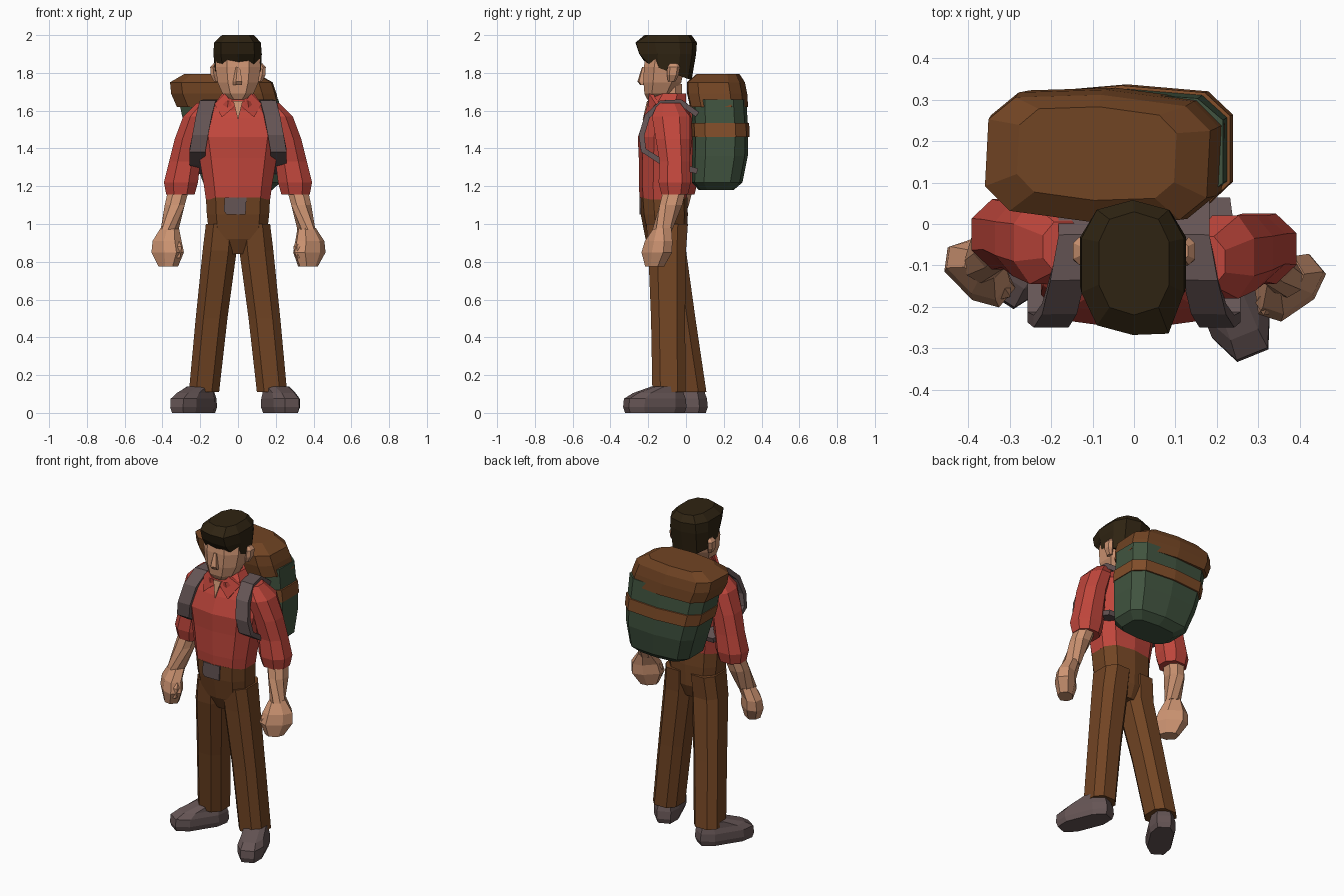
import bpy, bmesh, math
from mathutils import Vector, Matrix


def material(name, rgb):
    m = bpy.data.materials.new(name)
    m.diffuse_color = (*rgb, 1)
    return m


RED = material("red_cloth", (0.53, 0.062, 0.045))
BROWN = material("brown_cloth", (0.165, 0.058, 0.017))
TAN = material("tan_strap", (0.22, 0.075, 0.022))
SKIN = material("skin", (0.60, 0.29, 0.165))
HAIR = material("dark_hair", (0.028, 0.017, 0.006))
GREY = material("grey_leather", (0.13, 0.09, 0.09))
GREEN = material("green_canvas", (0.052, 0.088, 0.05))


def finish(bm, name, mats, rule=None):
    bmesh.ops.recalc_face_normals(bm, faces=bm.faces)
    if rule:
        for f in bm.faces:
            f.material_index = rule(f.calc_center_median())
    me = bpy.data.meshes.new(name)
    bm.to_mesh(me)
    bm.free()
    for m in mats:
        me.materials.append(m)
    ob = bpy.data.objects.new(name, me)
    bpy.context.collection.objects.link(ob)
    return ob


def loft(name, rings, mats, n=8, p=0.8, rule=None, shape=None):
    """Skin level rings (x, y, z, rx, ry, turn in degrees); p squares them off."""
    bm = bmesh.new()
    loops = []
    k = math.cos(math.pi / n) ** p
    for x, y, z, rx, ry, *turn in rings:
        rot = Matrix.Rotation(math.radians(turn[0] if turn else 0), 3, 'Z')
        loop = []
        for i in range(n):
            a = 2 * math.pi * (i + 0.5) / n
            c, s = math.cos(a), math.sin(a)
            v = Vector((math.copysign(abs(c) ** p, c) * rx / k,
                        math.copysign(abs(s) ** p, s) * ry / k, 0))
            co = rot @ v + Vector((x, y, z))
            loop.append(bm.verts.new(shape(co) if shape else co))
        loops.append(loop)
    for a, b in zip(loops, loops[1:]):
        for i in range(n):
            j = (i + 1) % n
            bm.faces.new((a[i], a[j], b[j], b[i]))
    bm.faces.new(loops[0])
    bm.faces.new(loops[-1])
    return finish(bm, name, mats, rule)


def plate(name, pts, mat, thick=0.008):
    """Thin solid polygon, thickened towards the back."""
    bm = bmesh.new()
    front = [bm.verts.new(q) for q in pts]
    back = [bm.verts.new((q[0], q[1] + thick, q[2])) for q in pts]
    bm.faces.new(front)
    bm.faces.new(back)
    for i in range(len(pts)):
        j = (i + 1) % len(pts)
        bm.faces.new((front[i], front[j], back[j], back[i]))
    return finish(bm, name, [mat])


def ribbon(name, path, half, thick, mat):
    bm = bmesh.new()
    rows = [[bm.verts.new((x + d, y, z)) for d in (-half, half)] for x, y, z in path]
    for a, b in zip(rows, rows[1:]):
        bm.faces.new((a[0], a[1], b[1], b[0]))
    ob = finish(bm, name, [mat])
    mod = ob.modifiers.new("thickness", 'SOLIDIFY')
    mod.thickness, mod.offset = thick, 0


def flip(rings, s, dy=0):
    return [(s * x, y + dy, z, rx, ry, s * (t[0] if t else 0))
            for x, y, z, rx, ry, *t in rings]


# Shirt, hips and belt buckle
loft("shirt", [(0, -.12, 1.13, .17, .12), (0, -.12, 1.2, .18, .125),
               (0, -.115, 1.35, .205, .13), (0, -.11, 1.46, .225, .14),
               (0, -.095, 1.56, .22, .12), (0, -.09, 1.63, .14, .09),
               (0, -.09, 1.65, .08, .07)], [RED], n=10, p=.75)
loft("trouser_hips", [(0, -.1, .84, .09, .07), (0, -.105, .92, .15, .105),
                      (0, -.115, 1.05, .165, .12), (0, -.12, 1.14, .17, .122)],
     [BROWN], n=10, p=.75)
plate("belt_buckle", [(-.075, -.246, 1.07), (-.06, -.246, 1.05), (.04, -.246, 1.05),
                      (.045, -.246, 1.14), (-.07, -.246, 1.14)], GREY)

# Arms, legs, feet, shoulder straps, collar and ears on both sides
for side, s in (("left", -1), ("right", 1)):
    dy = .025 if s < 0 else -.01
    loft(side + "_sleeve", flip([(.17, -.08, 1.64, .05, .06), (.22, -.07, 1.57, .07, .1),
                                 (.26, -.06, 1.45, .075, .09), (.282, -.05, 1.33, .083, .08),
                                 (.302, -.05, 1.22, .09, .085), (.305, -.05, 1.155, .075, .07)],
                                s, dy), [RED], p=.9)
    loft(side + "_forearm", flip([(.31, -.045, 1.2, .055, .06), (.335, -.07, 1.1, .053, .06),
                                  (.362, -.115, .97, .042, .05, 30)], s, dy), [SKIN], p=.9)
    loft(side + "_hand", flip([(.362, -.11, .98, .042, .045, 30), (.378, -.135, .91, .08, .05, 40),
                               (.375, -.145, .85, .09, .055, 40),
                               (.37, -.155, .775, .05, .04, 40)], s, dy), [SKIN], n=7)
    loft(side + "_thumb", flip([(.345, -.145, .94, .02, .02), (.325, -.18, .88, .027, .027),
                                (.325, -.19, .82, .018, .018)], s, dy), [SKIN], n=5)

    # Legs taper straight down; one stands ahead of the other
    fy = .02 if s < 0 else -.09
    loft(side + "_trouser_leg", flip([(.085, -.1, 1.0, .085, .11),
                                      (.097, -.1, .86, .09, .1),
                                      (.14, (fy - .1) / 2, .5, .084, .09),
                                      (.18, fy, .11, .08, .088)], s), [BROWN], p=.75)
    cx, cy, turn = (.235, -.045, -57) if s < 0 else (.225, -.165, -68)
    ux, uy = math.cos(math.radians(turn)), math.sin(math.radians(turn))
    foot = [(cx - ux * b, cy - uy * b, z, rx, ry, turn) for b, z, rx, ry in
            ((0, 0, .155, .066), (0, .03, .165, .075), (0, .075, .16, .075),
             (.02, .105, .13, .066), (.07, .14, .075, .062))]
    loft(side + "_shoe", flip(foot, s), [GREY], p=.7)

    ribbon(side + "_shoulder_strap", [(s * x, y, z) for x, y, z in (
        (.14, .06, 1.58), (.14, -.03, 1.645), (.16, -.13, 1.64), (.18, -.205, 1.57),
        (.2, -.235, 1.47), (.215, -.225, 1.39), (.215, -.13, 1.33), (.19, .06, 1.28))],
        .042, .03, GREY)
    plate(side + "_collar_flap", [(s * .015, -.205, 1.625), (s * .07, -.195, 1.69),
                                  (s * .125, -.16, 1.635), (s * .085, -.225, 1.565)], RED, .02)
    loft(side + "_ear", flip([(.118, -.075, 1.755, .01, .018), (.128, -.07, 1.79, .018, .028),
                              (.132, -.065, 1.83, .015, .03), (.122, -.065, 1.85, .008, .018)],
                             s), [SKIN], n=6)

# Collar, neck and the open shirt front
loft("collar", [(0, -.095, 1.6, .13, .1), (0, -.1, 1.65, .115, .1), (0, -.085, 1.69, .085, .085)],
     [RED], p=.9)
loft("neck", [(0, -.09, 1.62, .07, .07), (0, -.09, 1.74, .068, .07)], [SKIN])
plate("open_neck", [(-.025, -.207, 1.65), (.025, -.207, 1.65), (0, -.23, 1.55)], SKIN)

# Head and nose
loft("head", [(0, -.16, 1.66, .045, .045), (0, -.142, 1.69, .082, .078),
              (0, -.125, 1.75, .108, .1), (0, -.115, 1.83, .12, .108),
              (0, -.1, 1.92, .11, .11)], [SKIN], p=.8)
loft("nose", [(0, -.225, 1.735, .022, .015), (0, -.232, 1.755, .022, .022),
              (0, -.222, 1.83, .01, .01)], [SKIN], n=5)


# Hair: low at the nape, swept up and forward above the brow
def sweep(co):
    if co.z < 1.85:
        co.z -= .38 * (co.y + .1)
    elif co.y < -.2 and co.z < 1.99:
        co.y -= .01 + .02 * (co.x > 0)
    return co


loft("hair", [(0, -.093, 1.81, .12, .118), (-.002, -.092, 1.9, .128, .14),
              (-.003, -.1, 1.96, .124, .152), (0, -.095, 2.0, .085, .12)],
     [HAIR], n=10, p=.75, shape=sweep)

# Backpack leans to the left towards its top; a band crosses the canvas
loft("backpack_body", [(.03, .16, 1.18, .15, .09), (.02, .165, 1.22, .205, .13),
                       (.0, .18, 1.36, .235, .143), (-.015, .182, 1.46, .25, .143),
                       (-.017, .183, 1.461, .256, .15), (-.03, .18, 1.535, .262, .15),
                       (-.032, .18, 1.536, .256, .143), (-.05, .175, 1.66, .265, .14)],
     [GREEN, TAN], n=10, p=.55, rule=lambda c: int(1.4602 < c.z < 1.5358))
loft("backpack_lid", [(-.052, .175, 1.62, .268, .15, -3), (-.075, .165, 1.69, .275, .155, -3),
                      (-.088, .158, 1.75, .268, .15, -3), (-.09, .17, 1.795, .19, .11, -3)],
     [BROWN], n=10, p=.55)
